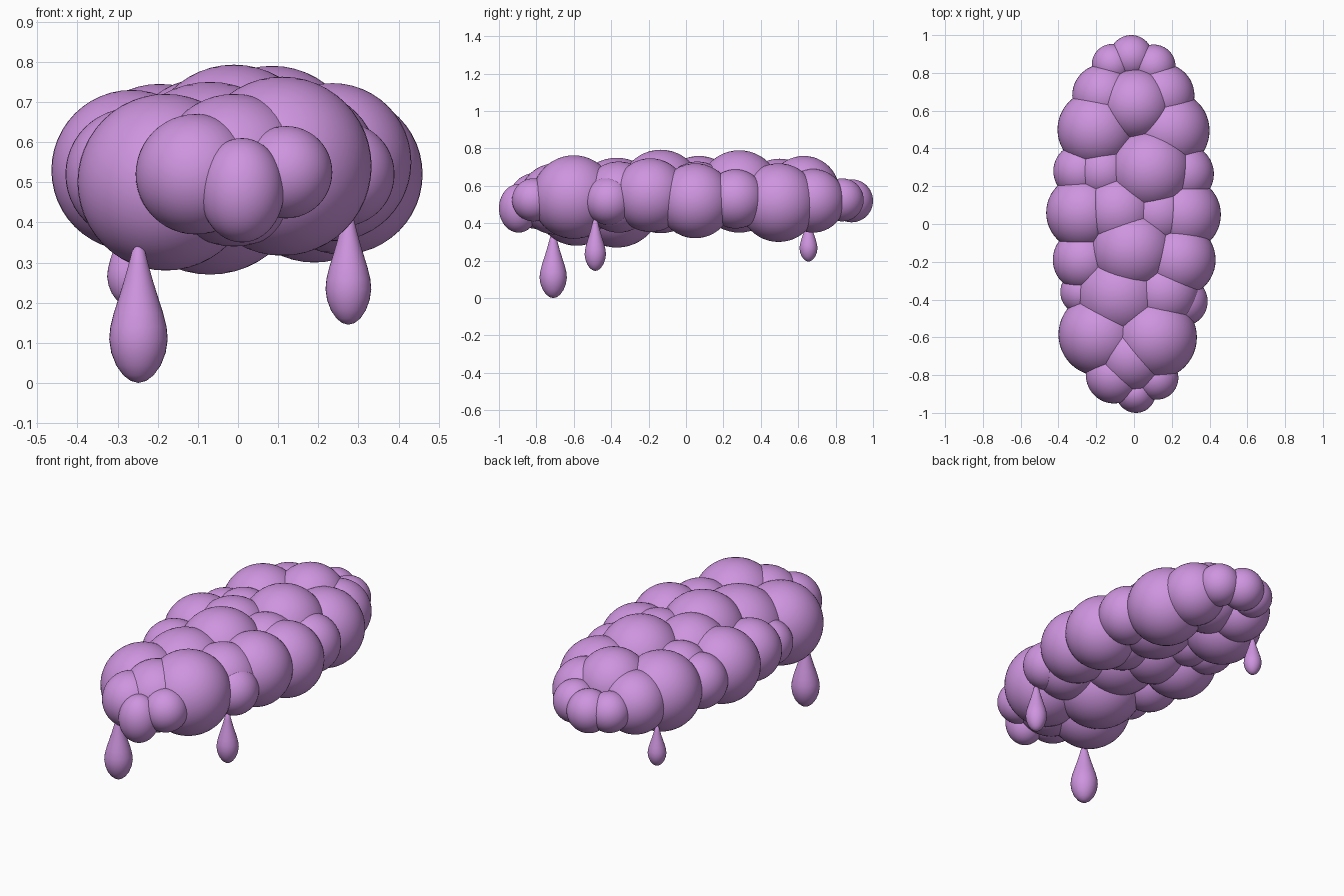
import bpy, bmesh, math
from mathutils import Matrix

if "Cube" in bpy.data.objects:
    bpy.data.objects.remove(bpy.data.objects["Cube"])

mat = bpy.data.materials.new("cloud_purple")
mat.diffuse_color = (0.62, 0.30, 0.74, 1)
mat.use_nodes = True
mat.node_tree.nodes["Principled BSDF"].inputs["Base Color"].default_value = mat.diffuse_color


def finish(name, bm):
    me = bpy.data.meshes.new(name)
    for f in bm.faces:
        f.smooth = True
    bm.to_mesh(me)
    bm.free()
    me.materials.append(mat)
    ob = bpy.data.objects.new(name, me)
    bpy.context.collection.objects.link(ob)
    return ob


def puff_row(name, puffs):
    """Cluster of overlapping balls: x, y, z, radius."""
    bm = bmesh.new()
    for x, y, z, r in puffs:
        bmesh.ops.create_uvsphere(bm, u_segments=48, v_segments=24, radius=r,
                                  matrix=Matrix.Translation((x, y, z)))
    return finish(name, bm)


def droplet(name, x, y, z, r, h):
    """Teardrop spun from a profile of (radius, height) fractions."""
    prof = [(0, 0), (.27, .015), (.52, .055), (.76, .125), (.93, .215), (1, .31),
            (.96, .40), (.84, .50), (.67, .61), (.49, .73), (.33, .85), (.22, .94), (0, 1)]
    bm = bmesh.new()
    vs = [bm.verts.new((x + a * r, y, z + b * h)) for a, b in prof]
    es = [bm.edges.new(p) for p in zip(vs, vs[1:])]
    bmesh.ops.spin(bm, geom=vs + es, cent=(x, y, 0), axis=(0, 0, 1),
                   angle=math.tau, steps=32, use_duplicate=False)
    bmesh.ops.remove_doubles(bm, verts=bm.verts, dist=1e-5)
    bmesh.ops.recalc_face_normals(bm, faces=bm.faces)
    return finish(name, bm)


# Front end puffs
puff_row("cloud_front", [
    (-.105, -.80, .52, .15), (.12, -.815, .525, .115), (-.01, -.70, .53, .19),
    (-.18, -.585, .50, .22), (.11, -.60, .54, .223)])

# Front tip, slightly tall
bm = bmesh.new()
bmesh.ops.create_uvsphere(bm, u_segments=48, v_segments=24, radius=1,
                          matrix=Matrix.Translation((.01, -.895, .48)) @ Matrix.Diagonal((.105, .105, .13, 1)))
finish("cloud_front_tip", bm)

# Middle puffs
puff_row("cloud_middle", [
    (-.27, -.36, .50, .12), (-.07, -.37, .51, .24), (.16, -.36, .54, .19), (.26, -.41, .52, .13),
    (-.265, -.19, .52, .165), (-.01, -.135, .57, .223), (.235, -.19, .55, .197),
    (-.265, .06, .53, .2), (-.08, .07, .555, .205), (.13, .06, .545, .185), (.26, .05, .52, .2),
    (-.28, .28, .53, .147), (-.16, .28, .55, .16), (.085, .285, .57, .22), (.265, .265, .53, .158)])

# Back end puffs
puff_row("cloud_back", [
    (-.195, .50, .535, .21), (.19, .495, .51, .21), (.01, .63, .57, .19),
    (-.16, .68, .53, .167), (.15, .68, .52, .17),
    (-.115, .845, .525, .108), (.105, .835, .525, .115), (-.015, .885, .52, .115)])

# Hanging droplets
droplet("droplet_front_left", -.248, -.71, 0.0, .073, .35)
droplet("droplet_front_right", .275, -.485, .145, .057, .285)
droplet("droplet_back", -.278, .655, .195, .048, .225)
